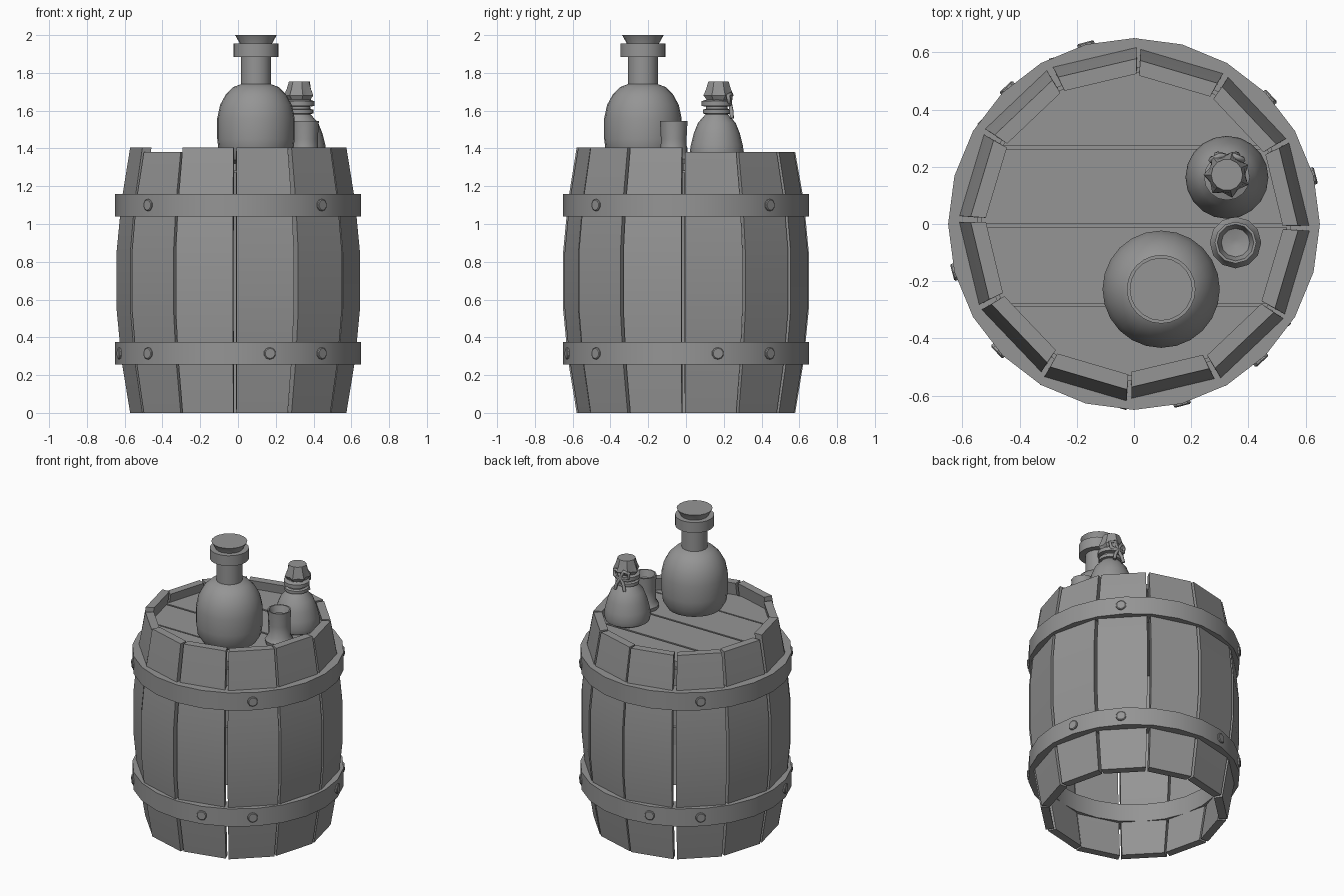
import bpy, bmesh, math, random
from mathutils import Matrix, Vector

if "Cube" in bpy.data.objects:
    bpy.data.objects.remove(bpy.data.objects["Cube"])

random.seed(4)
HEAD = 1.32  # height of the barrel lid surface
GREY = bpy.data.materials.new("dark_grey")
GREY.diffuse_color = (.3, .3, .3, 1)
GREY.use_nodes = True
GREY.node_tree.nodes["Principled BSDF"].inputs["Base Color"].default_value = GREY.diffuse_color


def finish(bm, name, smooth=False):
    bmesh.ops.recalc_face_normals(bm, faces=bm.faces)
    me = bpy.data.meshes.new(name)
    bm.to_mesh(me)
    bm.free()
    me.materials.append(GREY)
    ob = bpy.data.objects.new(name, me)
    bpy.context.collection.objects.link(ob)
    if smooth:
        bpy.ops.object.select_all(action='DESELECT')
        ob.select_set(True)
        bpy.context.view_layer.objects.active = ob
        bpy.ops.object.shade_smooth_by_angle(angle=math.radians(35))
    return ob


def lathe(name, profile, n, loc=(0, 0, 0), closed=False, smooth=True, wave=None, mat=None):
    """Spin (radius, z) points; closed joins last ring to first, otherwise ends are capped."""
    bm = bmesh.new()
    rings = []
    for i, (r, z) in enumerate(profile):
        ring = []
        for k in range(n):
            a = 2 * math.pi * k / n
            rr = r + (wave[i] * (1 if k % 2 else -1) if wave else 0)
            ring.append(bm.verts.new((rr * math.cos(a), rr * math.sin(a), z)))
        rings.append(ring)
    pairs = list(zip(rings, rings[1:]))
    if closed:
        pairs.append((rings[-1], rings[0]))
    else:
        bm.faces.new(rings[0])
        bm.faces.new(rings[-1])
    for a, b in pairs:
        for k in range(n):
            bm.faces.new((a[k], a[(k + 1) % n], b[(k + 1) % n], b[k]))
    bm.transform(mat if mat else Matrix.Translation(loc))
    return finish(bm, name, smooth)


# Barrel staves: twelve bowed planks, slightly uneven in height and depth
BOW = [(0, .576), (.28, .622), (.55, .648), (.85, .648), (1.12, .622), (1.4, .576)]


def stave(i):
    top = random.choice((1.38, 1.405)) if i != 8 else 1.405
    jit = random.uniform(-.006, .004)
    a0 = math.radians(30 * i - 1.5 + random.uniform(.5, 1.2))
    a1 = math.radians(30 * i + 28.5 - random.uniform(.5, 1.2))
    mid = (a0 + a1) / 2
    inward = Vector((-math.cos(mid), -math.sin(mid), 0)) * .052
    bm = bmesh.new()
    rows = []
    for z, r in BOW:
        r += jit
        z = min(z, 1.2) if z < 1.3 else top
        o0 = Vector((r * math.cos(a0), r * math.sin(a0), z))
        o1 = Vector((r * math.cos(a1), r * math.sin(a1), z))
        side = (o1 - o0).normalized() * .011
        rows.append([bm.verts.new(p) for p in
                     (o0, o1, o1 + inward - side, o0 + inward + side)])
    for p, q in zip(rows, rows[1:]):
        for k in range(4):
            bm.faces.new((p[k], p[(k + 1) % 4], q[(k + 1) % 4], q[k]))
    bm.faces.new(rows[0])
    bm.faces.new(rows[-1])
    finish(bm, f"stave_{i + 1}", True)


for i in range(12):
    stave(i)

# Lid planks: four strips cut from a disc, on a thin backing
for i, (y0, y1) in enumerate([(-.53, -.287), (-.278, -.012), (0, .262), (.275, .53)]):
    bm = bmesh.new()
    ys = [y0 + (y1 - y0) * k / 4 for k in range(5)]
    xs = [math.sqrt(max(.535 ** 2 - y * y, 0)) for y in ys]
    outline = [(x, y) for x, y in zip(xs, ys)] + [(-x, y) for x, y in zip(xs[::-1], ys[::-1])]
    face = bm.faces.new([bm.verts.new((x, y, HEAD - .04)) for x, y in outline])
    ext = bmesh.ops.extrude_face_region(bm, geom=[face])['geom']
    bmesh.ops.translate(bm, vec=(0, 0, .04),
                        verts=[v for v in ext if isinstance(v, bmesh.types.BMVert)])
    finish(bm, f"lid_plank_{i + 1}")
lathe("lid_backing", [(.55, HEAD - .05), (.55, HEAD - .038)], 24, smooth=False)

# Metal hoops and their rivets
for label, z, extra in (("lower", .315, True), ("upper", 1.1, False)):
    lathe(f"{label}_hoop", [(.545, z - .06), (.65, z - .06), (.65, z + .06), (.545, z + .06)],
          24, closed=True)
    for k in range(4):
        for ang in ((43, 15) if extra else (43,)):
            a = math.radians(ang + 90 * k)
            m = (Matrix.Rotation(a, 4, 'Z') @ Matrix.Translation((.632, 0, z))
                 @ Matrix.Rotation(math.pi / 2, 4, 'Y'))
            lathe(f"{label}_rivet_{ang}_{k}", [(.032, 0), (.032, .022), (.027, .026)],
                  10, mat=m)

# Large round bottle with collar and cork
BIG = (.095, -.228, 0)
lathe("large_bottle", [(.12, 1.32), (.17, 1.34), (.197, 1.385), (.205, 1.45), (.205, 1.56),
                       (.19, 1.63), (.16, 1.685), (.12, 1.725), (.08, 1.74), (.08, 1.9)], 24, BIG)
lathe("large_bottle_collar", [(.075, 1.885), (.12, 1.885), (.12, 1.955), (.075, 1.955)],
      24, BIG, closed=True)
lathe("large_cork", [(.075, 1.89), (.085, 1.955), (.11, 2.0)], 20, BIG)

# Small flask with neck ring, cork and gathered cloth
SMALL = (.325, .163, 0)
lathe("small_flask", [(.105, 1.32), (.138, 1.34), (.145, 1.37), (.137, 1.42), (.122, 1.48),
                      (.1, 1.535), (.06, 1.58), (.055, 1.66)], 20, SMALL)
lathe("flask_neck_ring", [(.05, 1.58), (.074, 1.585), (.074, 1.605), (.05, 1.612)],
      16, SMALL, closed=True)
lathe("flask_tie", [(.05, 1.62), (.08, 1.625), (.08, 1.65), (.05, 1.66)],
      16, SMALL, closed=True)
lathe("flask_cloth_cap", [(.05, 1.645), (.073, 1.68), (.064, 1.715), (.055, 1.755)],
      14, (.325, .172, 0), wave=[.003, .009, .003, 0])


# Bow on the back of the flask: two loops and two loose ends
def strand(name, pts):
    cu = bpy.data.curves.new(name, 'CURVE')
    cu.dimensions = '3D'
    cu.bevel_depth = .011
    cu.bevel_resolution = 1
    cu.use_fill_caps = True
    cu.materials.append(GREY)
    sp = cu.splines.new('POLY')
    sp.points.add(len(pts) - 1)
    for p, c in zip(sp.points, pts):
        p.co = (SMALL[0] + c[0], SMALL[1] + c[1], c[2], 1)
    bpy.context.collection.objects.link(bpy.data.objects.new(name, cu))


for s, label in ((-1, "left"), (1, "right")):
    strand(f"bow_loop_{label}", [(0, .07, 1.645), (s * .025, .075, 1.69), (s * .055, .06, 1.68),
                                 (s * .05, .065, 1.645), (0, .07, 1.635)])
    strand(f"bow_end_{label}", [(0, .07, 1.64), (s * .025, .078, 1.6), (s * .035, .08, 1.56)])

# Hollow drinking cup with a flared foot
CUP = (.355, -.065, 0)
lathe("cup", [(.085, 1.32), (.09, 1.345), (.07, 1.375), (.068, 1.45), (.073, 1.545),
              (.064, 1.545), (.05, 1.5), (.012, 1.49)], 12, CUP)
